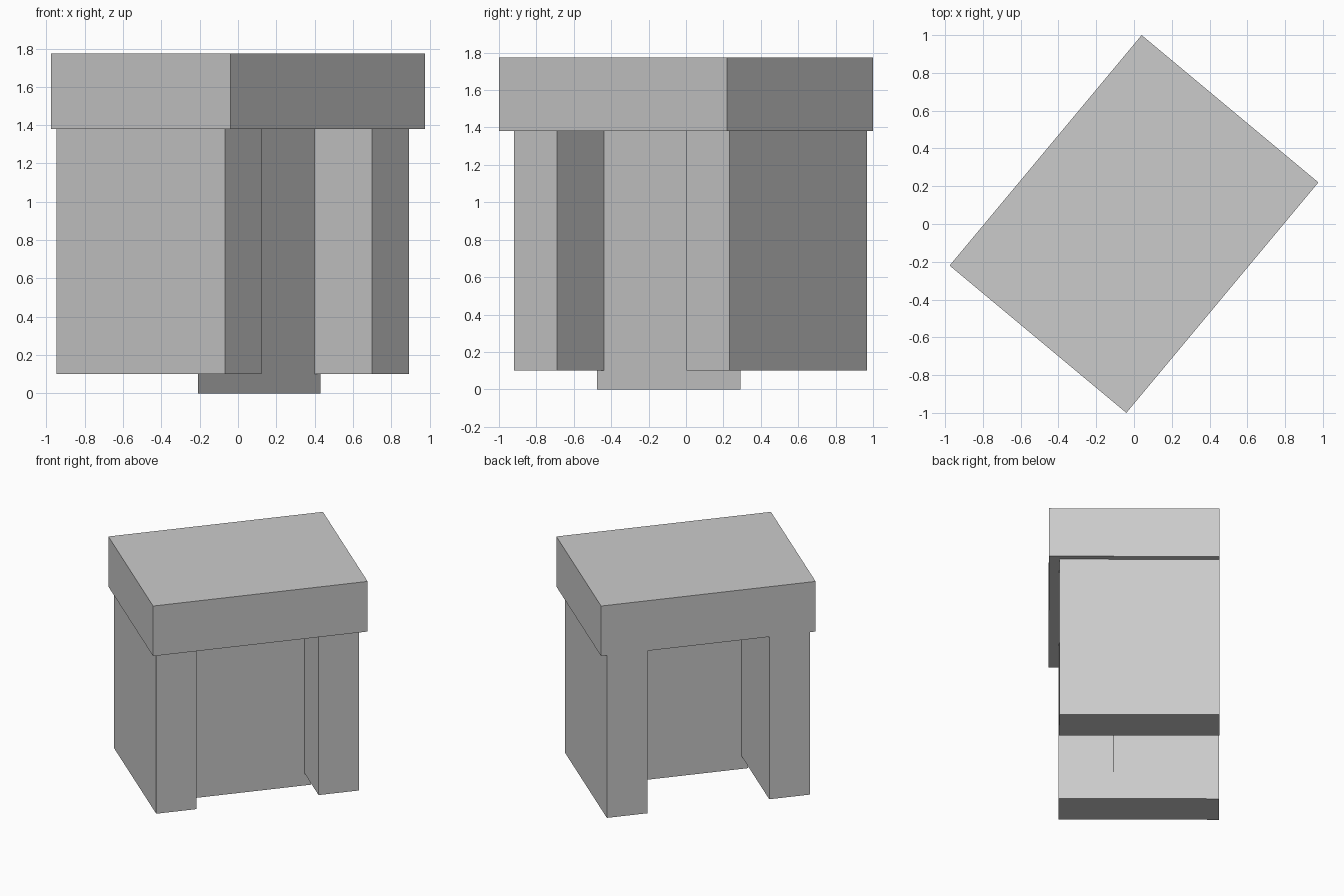
import bpy, bmesh
from math import radians
from mathutils import Matrix

if "Cube" in bpy.data.objects:
    bpy.data.objects.remove(bpy.data.objects["Cube"])

TURN = Matrix.Rotation(radians(50.2), 4, 'Z')  # whole model is turned about z


def add_object(name, bm):
    bm.transform(TURN)
    mesh = bpy.data.meshes.new(name)
    bm.to_mesh(mesh)
    bm.free()
    obj = bpy.data.objects.new(name, mesh)
    bpy.context.collection.objects.link(obj)
    return obj


def box(name, lo, hi):
    bm = bmesh.new()
    size = [b - a for a, b in zip(lo, hi)]
    mid = [(a + b) / 2 for a, b in zip(lo, hi)]
    bmesh.ops.create_cube(bm, size=1, matrix=Matrix.Translation(mid) @ Matrix.Diagonal((*size, 1)))
    return add_object(name, bm)


# Thick top slab
box("top_slab", (-0.794, -0.609, 1.38), (0.794, 0.609, 1.775))

# Two side legs, flush with the slab at the back
for name, u in (("left_leg", -0.601), ("right_leg", 0.601)):
    box(name, (u - 0.15, -0.536, 0.10), (u + 0.15, 0.609, 1.38))

# Thin sheet panel between the legs, reaching the ground
bm = bmesh.new()
corners = [(-0.5, 0), (0.5, 0), (0.5, 1.38), (-0.5, 1.38)]
bm.faces.new([bm.verts.new((u, -0.145, z)) for u, z in corners])
add_object("middle_panel", bm)
